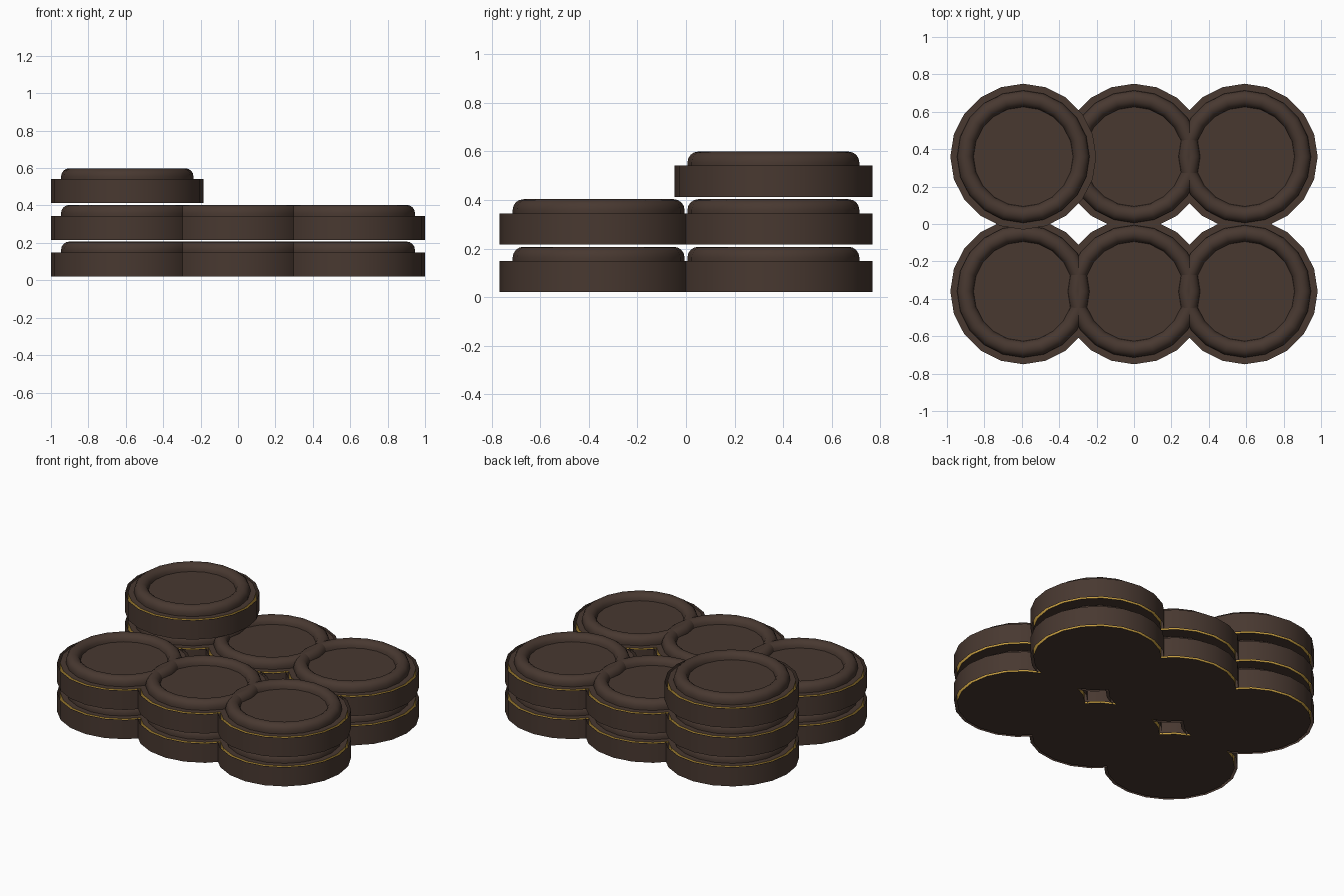
import bpy, bmesh, math

if "Cube" in bpy.data.objects:
    bpy.data.objects.remove(bpy.data.objects["Cube"])

SIDES = 20


def material(name, color):
    m = bpy.data.materials.new(name)
    m.diffuse_color = (*color, 1)
    m.use_nodes = True
    m.node_tree.nodes["Principled BSDF"].inputs["Base Color"].default_value = m.diffuse_color
    return m


brown = material("dark_brown", (0.065, 0.04, 0.03))
gold = material("gold", (0.55, 0.33, 0.05))


def lathe(name, profile, mats, gold_segment=None):
    """Revolve an (r, z) profile; points with r = 0 become poles."""
    bm = bmesh.new()
    rings = []
    for r, z in profile:
        if r == 0:
            rings.append([bm.verts.new((0, 0, z))] * SIDES)
        else:
            rings.append([bm.verts.new((r * math.cos(2 * math.pi * i / SIDES),
                                        r * math.sin(2 * math.pi * i / SIDES), z))
                          for i in range(SIDES)])
    for k in range(len(rings) - 1):
        for i in range(SIDES):
            j = (i + 1) % SIDES
            quad = [rings[k][i], rings[k][j], rings[k + 1][j], rings[k + 1][i]]
            face = bm.faces.new(list(dict.fromkeys(quad)))
            face.material_index = 1 if k == gold_segment else 0
    mesh = bpy.data.meshes.new(name)
    bm.to_mesh(mesh)
    bm.free()
    for m in mats:
        mesh.materials.append(m)
    mesh.shade_smooth()
    mesh.set_sharp_from_angle(angle=math.radians(35))
    return mesh


# Core: closed base, gold side, ledge, rounded rim and recessed top
rim = [(0.31 + 0.044 * math.cos(a), 0.143 + 0.044 * math.sin(a))
       for a in (math.radians(22.5 * n) for n in range(0, 9))]
core_profile = [(0, 0), (0.39, 0), (0.39, 0.129), (0.354, 0.129)] + rim + [(0, 0.143)]
core = lathe("disc_core", core_profile, [brown, gold], gold_segment=1)

# Thin brown band standing just clear of the gold side
band = lathe("disc_band", [(0.408, 0.0), (0.408, 0.129)], [brown])

# Six stacks of two, with a third disc at the back left
for ix in (-1, 0, 1):
    for iy in (-1, 1):
        for level in range(3 if (ix, iy) == (-1, 1) else 2):
            for name, mesh in (("disc_core", core), ("disc_band", band)):
                ob = bpy.data.objects.new(name, mesh)
                ob.location = (ix * 0.592, iy * 0.36, 0.02 + level * 0.196)
                bpy.context.collection.objects.link(ob)
